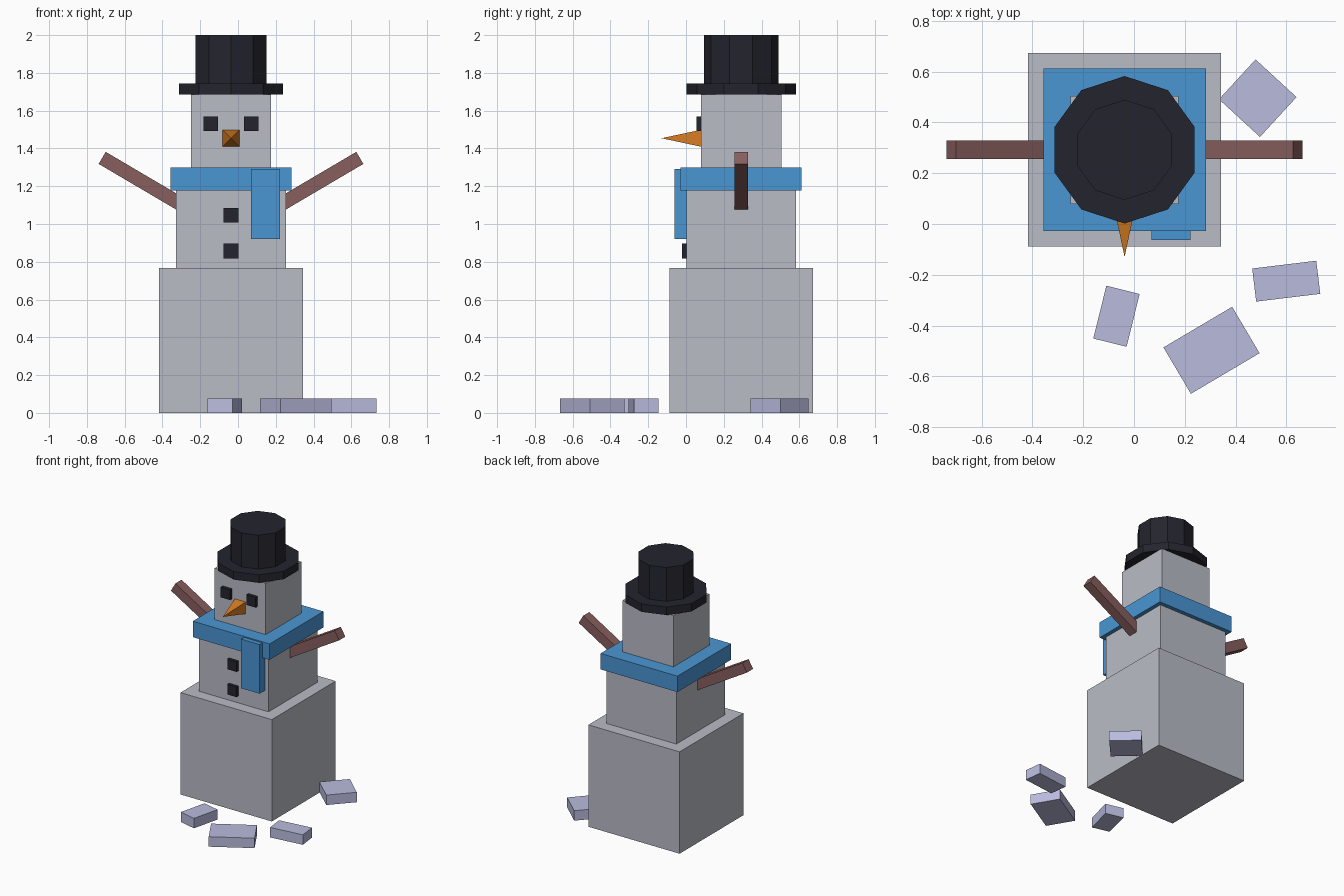
import bpy
import math
from mathutils import Matrix, Vector

cube = bpy.data.objects.get("Cube")
if cube:
    bpy.data.objects.remove(cube, do_unlink=True)

CX, CY = -0.037, 0.292  # snowman axis


def material(name, rgb):
    """Flat material from an 8-bit sRGB colour."""
    lin = [((c / 255 + 0.055) / 1.055) ** 2.4 for c in rgb]
    mat = bpy.data.materials.new(name)
    mat.use_nodes = True
    mat.diffuse_color = (*lin, 1)
    bsdf = next(n for n in mat.node_tree.nodes if n.type == 'BSDF_PRINCIPLED')
    bsdf.inputs["Base Color"].default_value = (*lin, 1)
    bsdf.inputs["Roughness"].default_value = 0.9
    return mat


SNOW = material("snow grey", (186, 188, 198))
ICE = material("pale lavender", (186, 188, 222))
BLUE = material("scarf blue", (74, 150, 212))
BLACK = material("coal black", (36, 36, 46))
WOOD = material("branch brown", (136, 94, 94))
CARROT = material("carrot orange", (214, 124, 34))


def finish(name, mat, matrix):
    obj = bpy.context.object
    obj.name = obj.data.name = name
    obj.data.transform(matrix)
    obj.data.materials.append(mat)
    return obj


def box(name, mat, centre, size, rotation=Matrix()):
    bpy.ops.mesh.primitive_cube_add(size=1)
    return finish(name, mat, Matrix.Translation(centre) @ rotation
                  @ Matrix.Diagonal((*size, 1)))


def drum(name, mat, radius, z0, z1):
    """Ten-sided cylinder with a corner facing front and back."""
    bpy.ops.mesh.primitive_cylinder_add(vertices=10, radius=radius, depth=z1 - z0)
    return finish(name, mat, Matrix.Translation((CX, CY, (z0 + z1) / 2)))


# Stacked snow blocks
for name, width, z0, z1 in (("base_block", 0.76, 0, 0.767),
                            ("middle_block", 0.58, 0.767, 1.25),
                            ("head_block", 0.425, 1.25, 1.685)):
    box(name, SNOW, (CX, CY, (z0 + z1) / 2), (width, width, z1 - z0))

# Scarf and its hanging end
box("scarf", BLUE, (CX, CY, 1.238), (0.64, 0.64, 0.12))
box("scarf_tail", BLUE, (0.146, -0.03, 1.105), (0.154, 0.064, 0.37))

# Hat
drum("hat_brim", BLACK, 0.29, 1.685, 1.745)
drum("hat_crown", BLACK, 0.197, 1.745, 2.0)

# Coal eyes and buttons
for side, name in ((-1, "right_eye"), (1, "left_eye")):
    box(name, BLACK, (CX + side * 0.107, 0.075, 1.531), (0.077, 0.04, 0.077))
for name, z in (("upper_button", 1.047), ("lower_button", 0.857)):
    box(name, BLACK, (CX, 0, z), (0.077, 0.04, 0.077))

# Carrot nose, a square pyramid pointing forward
bpy.ops.mesh.primitive_cone_add(vertices=4, radius1=0.065, radius2=0, depth=0.215)
finish("nose", CARROT, Matrix.Translation((CX, -0.022, 1.454))
       @ Matrix.Rotation(math.pi / 2, 4, 'X') @ Matrix.Rotation(math.pi / 4, 4, 'Z'))

# Branch arms, raised outward from the middle block
LENGTH, TILT = 0.55, math.radians(30.5)
for side, name in ((-1, "right_arm"), (1, "left_arm")):
    along = Vector((side * math.cos(TILT), 0, math.sin(TILT)))
    tip = Vector((CX + side * 0.682, CY, 1.35))
    box(name, WOOD, tip - along * LENGTH / 2, (LENGTH, 0.073, 0.074),
        Matrix.Rotation(-side * TILT, 4, 'Y'))

# Loose ice slabs on the ground: x, y, width, depth, angle
slabs = ((0.487, 0.495, 0.219, 0.213, -42.6), (0.599, -0.225, 0.254, 0.131, 6.9),
         (0.305, -0.497, 0.314, 0.212, 30.6), (-0.069, -0.363, 0.135, 0.214, -13.9))
for i, (x, y, width, depth, angle) in enumerate(slabs, 1):
    box(f"ice_slab_{i}", ICE, (x, y, 0.0375), (width, depth, 0.075),
        Matrix.Rotation(math.radians(angle), 4, 'Z'))
